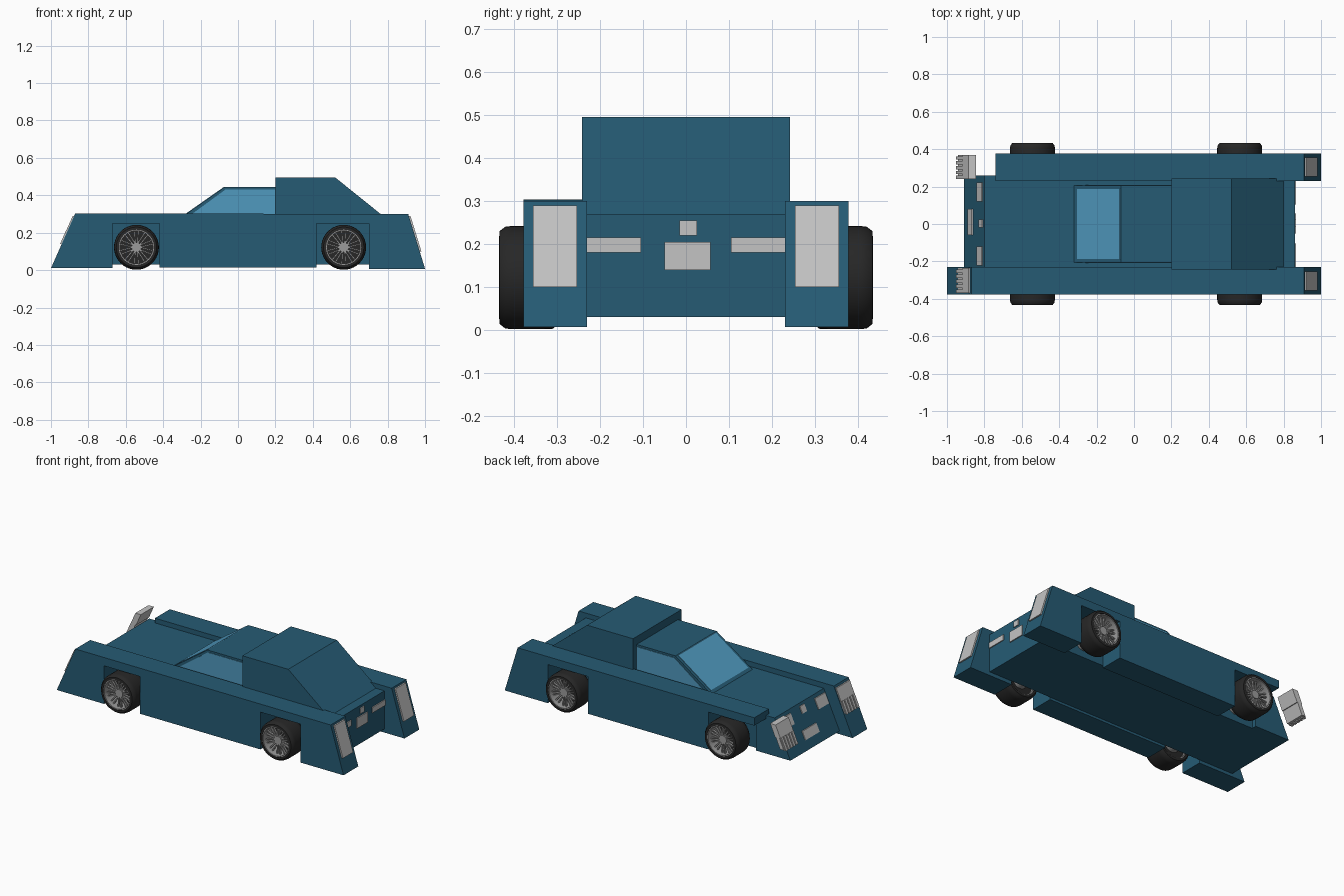
import bpy, bmesh, math
from mathutils import Matrix, Vector

cube = bpy.data.objects.get("Cube")
if cube:
    bpy.data.objects.remove(cube, do_unlink=True)


def material(name, r, g, b):
    m = bpy.data.materials.new(name)
    m.use_nodes = True
    m.diffuse_color = (r, g, b, 1)
    m.node_tree.nodes["Principled BSDF"].inputs["Base Color"].default_value = (r, g, b, 1)
    return m


paint = material("teal_paint", 0.019, 0.105, 0.175)
glass = material("blue_glass", 0.08, 0.32, 0.52)
lamp = material("lamp_grey", 0.55, 0.55, 0.55)
metal = material("rim_grey", 0.33, 0.33, 0.33)
rubber = material("black_rubber", 0.02, 0.02, 0.02)


def finish(name, bm, mat, smooth=False):
    bmesh.ops.recalc_face_normals(bm, faces=bm.faces)
    mesh = bpy.data.meshes.new(name)
    bm.to_mesh(mesh)
    bm.free()
    mesh.materials.append(mat)
    ob = bpy.data.objects.new(name, mesh)
    bpy.context.collection.objects.link(ob)
    if smooth:
        bpy.ops.object.select_all(action='DESELECT')
        ob.select_set(True)
        bpy.context.view_layer.objects.active = ob
        bpy.ops.object.shade_smooth_by_angle(angle=math.radians(35))
    return ob


def add_prism(bm, profile, y0, y1):
    """Side profile in x, z pulled from y0 to y1."""
    face = bm.faces.new([bm.verts.new((x, y0, z)) for x, z in profile])
    out = bmesh.ops.extrude_face_region(bm, geom=[face], use_keep_orig=True)
    moved = [v for v in out["geom"] if isinstance(v, bmesh.types.BMVert)]
    bmesh.ops.translate(bm, verts=moved, vec=(0, y1 - y0, 0))


def prism(name, profile, y0, y1, mat):
    bm = bmesh.new()
    add_prism(bm, profile, y0, y1)
    return finish(name, bm, mat)


def slab(low, high, z0, z1, out, inn):
    """Profile of a slab lying on the sloped line low-high."""
    (xa, za), (xb, zb) = low, high
    x0, x1 = (xa + (xb - xa) * (z - za) / (zb - za) for z in (z0, z1))
    return [(x0 + out, z0), (x1 + out, z1), (x1 + inn, z1), (x0 + inn, z0)]


# Centre body
nose_low, nose_high = (-0.91, 0.03), (-0.80, 0.27)
prism("centre_body", [nose_low, nose_high, (0.86, 0.27), (0.86, 0.03)], -0.23, 0.23, paint)
prism("nose_side", [nose_low, nose_high, (-0.67, 0.27), (-0.67, 0.03)], 0.23, 0.26, paint)

# Side panels with square wheel openings
wing_low, wing_high = (-1.0, 0.01), (-0.87, 0.303)
tail_low, tail_high = (1.0, 0.007), (0.91, 0.30)
rear_part = [(-0.42, 0.25), (-0.42, 0.015), (0.42, 0.015), (0.42, 0.25),
             (0.70, 0.25), (0.70, 0.007), tail_low, tail_high]
prism("right_side_panel", [wing_high, wing_low, (-0.67, 0.01), (-0.67, 0.25)] + rear_part,
      -0.377, -0.23, paint)
prism("left_side_panel", [(-0.74, 0.30), (-0.74, 0.25)] + rear_part, 0.23, 0.377, paint)

# Cabin
screen_low, screen_high = (-0.32, 0.27), (-0.07, 0.445)
prism("front_cabin", [screen_low, screen_high, (0.2, 0.445), (0.2, 0.27)], -0.205, 0.205, paint)
prism("rear_cabin", [(0.2, 0.27), (0.2, 0.495), (0.52, 0.495), (0.80, 0.27)], -0.242, 0.242, paint)
prism("windscreen", slab(screen_low, screen_high, 0.284, 0.444, -0.005, 0.003), -0.187, 0.187, glass)
for side, s in (("left", 1), ("right", -1)):
    prism(side + "_window", [(-0.26, 0.29), (-0.065, 0.432), (0.199, 0.432), (0.199, 0.29)],
          s * 0.203, s * 0.208, glass)

    # Headlamp: solid upper block and ribbed lower half
    bm = bmesh.new()
    y0, y1 = (0.24, 0.37) if s > 0 else (-0.37, -0.235)
    add_prism(bm, slab(wing_low, wing_high, 0.215, 0.29, -0.008, 0.03), y0, y1)
    add_prism(bm, slab(wing_low, wing_high, 0.145, 0.215, -0.001, 0.025), y0, y1)
    step = (y1 - y0) / 5
    for i in range(5):
        a = y0 + i * step
        add_prism(bm, slab(wing_low, wing_high, 0.14, 0.215, -0.009, 0.01), a, a + step * 0.7)
    finish(side + "_headlamp", bm, lamp)

    # Tail lamp
    prism(side + "_tail_lamp", slab(tail_low, tail_high, 0.10, 0.29, 0.009, -0.005),
          s * 0.253, s * 0.355, lamp)

    # Grille bars on nose and tail
    a, b = sorted((s * 0.12, s * 0.222))
    prism(side + "_nose_bar", slab(nose_low, nose_high, 0.19, 0.25, -0.006, 0.005), a, b, lamp)
    a, b = sorted((s * 0.105, s * 0.23))
    prism(side + "_tail_bar", [(0.855, 0.18), (0.855, 0.215), (0.866, 0.215), (0.866, 0.18)], a, b, lamp)

# Number plates and badges
for name, y0, y1, z0, z1 in (("plate", -0.05, 0.057, 0.14, 0.205), ("badge", -0.015, 0.025, 0.22, 0.255)):
    prism("tail_" + name, [(0.855, z0), (0.855, z1), (0.866, z1), (0.866, z0)], y0, y1, lamp)
prism("nose_plate", slab(nose_low, nose_high, 0.085, 0.135, -0.006, 0.005), -0.06, 0.08, lamp)
prism("nose_badge", slab(nose_low, nose_high, 0.215, 0.255, -0.006, 0.005), -0.02, 0.025, lamp)


def lathe(name, profile, x, z, s, mat):
    """Closed ring of radius, y points turned around the wheel axle."""
    bm = bmesh.new()
    verts = [bm.verts.new((x + r, s * y, z)) for r, y in profile]
    edges = [bm.edges.new((verts[i - 1], verts[i])) for i in range(len(verts))]
    bmesh.ops.spin(bm, geom=verts + edges, cent=(x, 0, z), axis=(0, 1, 0),
                   angle=math.tau, steps=40)
    bmesh.ops.remove_doubles(bm, verts=bm.verts, dist=0.0002)
    return finish(name, bm, mat, True)


# Wheels: tyre, rim barrel, forked spokes, hub and axle stub
for end, x in (("front", -0.543), ("rear", 0.565)):
    for side, s in (("left", 1), ("right", -1)):
        label = side + "_" + end
        z = 0.122
        lathe(label + "_tyre", [(0.094, 0.295), (0.108, 0.295), (0.119, 0.31), (0.12, 0.33),
                                (0.12, 0.405), (0.118, 0.42), (0.108, 0.433), (0.094, 0.434)],
              x, z, s, rubber)
        lathe(label + "_rim", [(0.088, 0.30), (0.095, 0.30), (0.095, 0.431), (0.088, 0.431)],
              x, z, s, metal)
        bm = bmesh.new()
        for i in range(10):
            root = i * math.tau / 10
            for fork in (-0.2, 0.2):
                a = Vector((0.018 * math.cos(root), 0, 0.018 * math.sin(root)))
                b = Vector((0.091 * math.cos(root + fork), 0, 0.091 * math.sin(root + fork)))
                d = b - a
                mat = (Matrix.Translation((a + b) / 2 + Vector((x, s * 0.398, z)))
                       @ Matrix.Rotation(-math.atan2(d.z, d.x), 4, 'Y')
                       @ Matrix.Diagonal((d.length, 0.012, 0.007, 1)))
                bmesh.ops.create_cube(bm, size=1, matrix=mat)
        turn = Matrix.Rotation(math.pi / 2, 4, 'X')
        for radius, inner, outer in ((0.026, 0.385, 0.41), (0.05, 0.22, 0.32)):
            bmesh.ops.create_cone(bm, cap_ends=True, segments=20, radius1=radius, radius2=radius,
                                  depth=outer - inner,
                                  matrix=Matrix.Translation((x, s * (inner + outer) / 2, z)) @ turn)
        finish(label + "_spokes_and_axle", bm, metal, True)
        bm = bmesh.new()
        bmesh.ops.create_cone(bm, cap_ends=True, segments=32, radius1=0.09, radius2=0.09, depth=0.01,
                              matrix=Matrix.Translation((x, s * 0.325, z)) @ turn)
        finish(label + "_brake_disc", bm, rubber, True)
